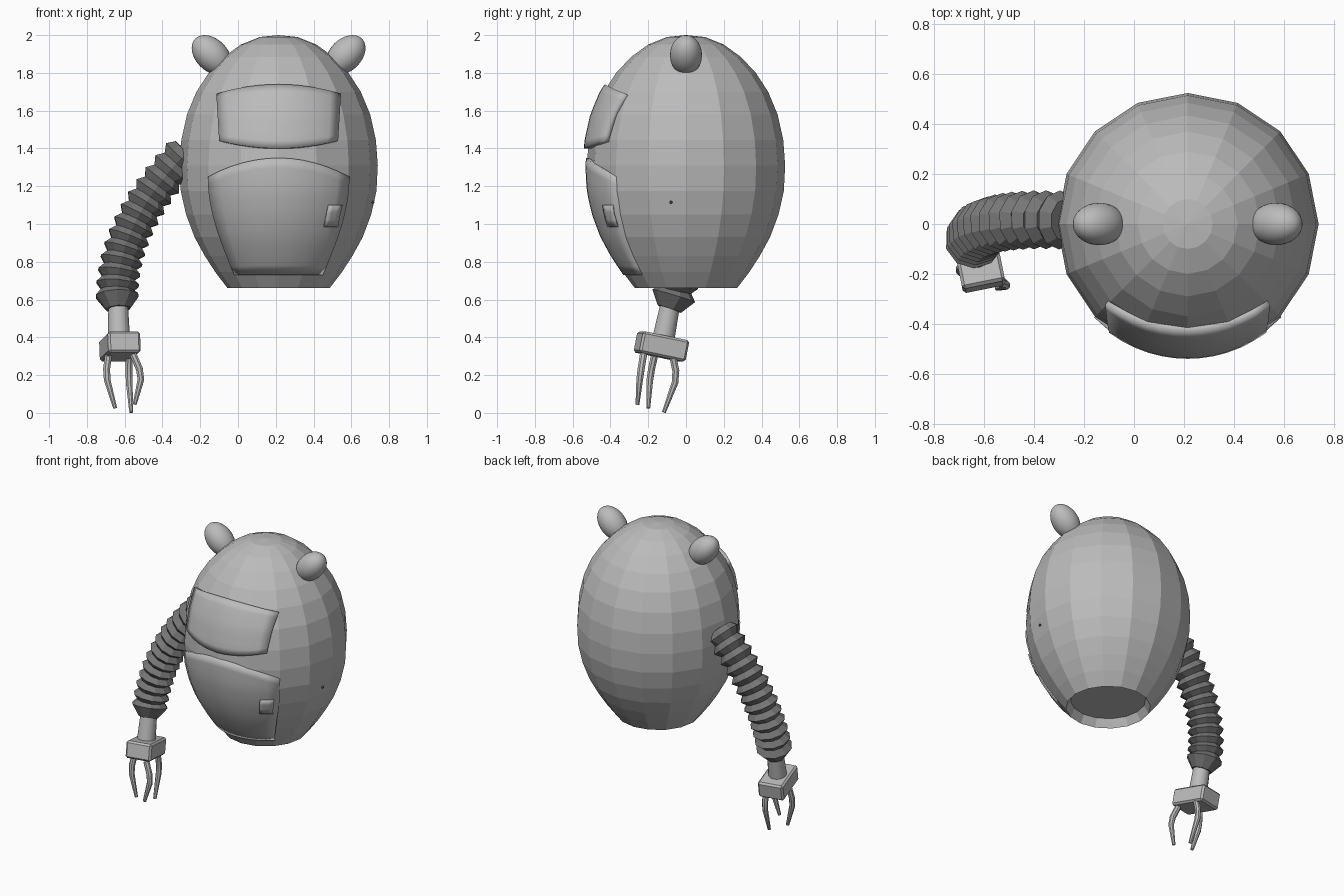
import bpy, bmesh, math
from mathutils import Vector

cube = bpy.data.objects.get("Cube")
if cube:
    bpy.data.objects.remove(cube)


def material(name, value):
    mat = bpy.data.materials.new(name)
    mat.use_nodes = True
    color = (value, value, value, 1)
    mat.diffuse_color = color
    mat.node_tree.nodes["Principled BSDF"].inputs["Base Color"].default_value = color
    return mat


SHELL = material("light grey shell", 0.5)
RUBBER = material("dark grey rubber", 0.18)
CX = 0.215  # body axis

# Body outline from crown to base, as (radius, height)
PROFILE = [(0.1, 1.99), (0.2, 1.95), (0.29, 1.885), (0.37, 1.8), (0.435, 1.7),
           (0.485, 1.58), (0.515, 1.445), (0.525, 1.31), (0.518, 1.175), (0.49, 1.05),
           (0.445, 0.93), (0.39, 0.83), (0.335, 0.745), (0.27, 0.66)]
RECESS = [(0.24, 0.715)]


def body_radius(z):
    for (r0, z0), (r1, z1) in zip(PROFILE, PROFILE[1:]):
        if z0 >= z >= z1:
            return r0 + (r1 - r0) * (z0 - z) / (z0 - z1)
    return PROFILE[-1][0]


def finish(name, bm, mat, smooth=False, recalc=True):
    if recalc:
        bmesh.ops.recalc_face_normals(bm, faces=bm.faces)
    mesh = bpy.data.meshes.new(name)
    bm.to_mesh(mesh)
    bm.free()
    mesh.materials.append(mat)
    obj = bpy.data.objects.new(name, mesh)
    bpy.context.collection.objects.link(obj)
    if smooth:
        bpy.ops.object.select_all(action="DESELECT")
        obj.select_set(True)
        bpy.context.view_layer.objects.active = obj
        bpy.ops.object.shade_smooth_by_angle(angle=math.radians(40))
    return obj


def bridge(bm, rings):
    """Join closed rings with quads and cap both ends."""
    n = len(rings[0])
    for a, b in zip(rings, rings[1:]):
        for i in range(n):
            j = (i + 1) % n
            bm.faces.new((a[i], a[j], b[j], b[i]))
    bm.faces.new(rings[-1])


def sweep(name, points, radii, sides, mat, smooth=False):
    """Round tube through points, with a radius at each one."""
    bm = bmesh.new()
    pts = [Vector(p) for p in points]
    rings = []
    for k, p in enumerate(pts):
        tangent = (pts[min(k + 1, len(pts) - 1)] - pts[max(k - 1, 0)]).normalized()
        n = tangent.cross(Vector((0, 1, 0))).normalized()
        b = tangent.cross(n)
        angles = [math.tau * (i + 0.5) / sides for i in range(sides)]
        rings.append([bm.verts.new(p + radii[k] * (n * math.cos(a) + b * math.sin(a)))
                      for a in angles])
    bridge(bm, rings)
    bm.faces.new(rings[0])
    return finish(name, bm, mat, smooth)


def patch(name, shape, offset, thickness, cols, rows):
    """Raised panel wrapped on the front of the body; shape(s, t) gives x, z."""
    bm = bmesh.new()
    grid = []
    for j in range(rows + 1):
        row = []
        for i in range(cols + 1):
            x, z = shape(2 * i / cols - 1, j / rows)
            r = body_radius(z) + offset
            row.append(bm.verts.new((CX + x, -math.sqrt(r * r - x * x), z)))
        grid.append(row)
    for j in range(rows):
        for i in range(cols):
            bm.faces.new((grid[j][i], grid[j][i + 1], grid[j + 1][i + 1], grid[j + 1][i]))
    obj = finish(name, bm, SHELL, True, recalc=False)
    solid = obj.modifiers.new("thickness", "SOLIDIFY")
    solid.thickness = thickness
    solid.offset = -1
    return obj


# Faceted egg body with a recessed base
bm = bmesh.new()
rings = [[bm.verts.new((CX + r * math.cos(math.tau * i / 16), r * math.sin(math.tau * i / 16), z))
          for i in range(16)] for r, z in PROFILE + RECESS]
bridge(bm, rings)
crown = bm.verts.new((CX, 0, 2))
for i in range(16):
    bm.faces.new((crown, rings[0][i], rings[0][(i + 1) % 16]))
finish("body", bm, SHELL)

# Front panels
patch("visor", lambda s, t: (s * (0.315 + 0.015 * t),
                             (1.4 + 0.04 * s * s) * (1 - t) + (1.74 - 0.05 * s * s) * t),
      0.022, 0.04, 12, 8)
patch("belly_panel", lambda s, t: (s * (0.235 + 0.14 * math.sin(t * math.pi / 2)),
                                   0.73 + 0.62 * t - 0.1 * t * s * s),
      0.008, 0.025, 12, 12)
patch("belly_hatch", lambda s, t: (0.278 + 0.036 * s + 0.024 * t, 0.985 + 0.115 * t),
      0.015, 0.008, 3, 3)

# Egg-shaped eyes leaning outwards on top
for side, name in ((-1, "right_eye"), (1, "left_eye")):
    bm = bmesh.new()
    bmesh.ops.create_uvsphere(bm, u_segments=32, v_segments=16, radius=1)
    eye = finish(name, bm, SHELL, True)
    eye.scale = (0.085, 0.085, 0.122)
    eye.rotation_euler = (0, side * math.pi / 4, 0)
    eye.location = (CX + side * 0.355, 0, 1.895)

# Small stud on the left side
bm = bmesh.new()
bmesh.ops.create_icosphere(bm, subdivisions=1, radius=0.009)
stud = finish("side_stud", bm, RUBBER)
stud.location = (CX + 0.5, -0.08, 1.115)

# Bellows arm: ribs along a curve, narrowing to the wrist
start, bend, end = Vector((-0.27, 0.015, 1.38)), Vector((-0.635, 0.03, 1.01)), Vector((-0.64, -0.065, 0.62))
RIBS = 13
path, radii = [], []
for k in range(2 * RIBS):
    t = k / (2 * RIBS - 1)
    path.append(start * (1 - t) ** 2 + bend * 2 * t * (1 - t) + end * t * t)
    radii.append(0.118 if k % 2 else 0.088)
path.append(Vector((-0.635, -0.088, 0.55)))
radii.append(0.065)
sweep("arm_bellows", path, radii, 10, RUBBER)

# Wrist and hand block
sweep("wrist", [(-0.635, -0.08, 0.59), (-0.63, -0.12, 0.39)], [0.052, 0.06], 16, SHELL, True)
bm = bmesh.new()
bmesh.ops.create_cube(bm, size=1)
bmesh.ops.scale(bm, vec=(0.175, 0.255, 0.115), verts=bm.verts)
bmesh.ops.bevel(bm, geom=bm.edges[:], offset=0.012, segments=1, affect="EDGES")
hand = finish("hand_block", bm, SHELL)
hand.location = (-0.625, -0.13, 0.352)
hand.rotation_euler = (-0.2, 0, 0.2)

# Three bent claw fingers: root, knuckle, tip
FINGERS = {
    "outer_finger": ((-0.685, -0.165, 0.31), (-0.70, -0.19, 0.2), (-0.65, -0.2, 0.025)),
    "front_finger": ((-0.555, -0.225, 0.31), (-0.508, -0.243, 0.2), (-0.547, -0.257, 0.045)),
    "back_finger": ((-0.575, -0.07, 0.3), (-0.578, -0.047, 0.19), (-0.565, -0.117, 0.003)),
}
for name, (root, knuckle, tip) in FINGERS.items():
    a, b, c = Vector(root), Vector(knuckle), Vector(tip)
    sweep(name, [a, a.lerp(b, 0.7), b.lerp(c, 0.15), c],
          [0.02, 0.02, 0.019, 0.011], 8, SHELL, True)
